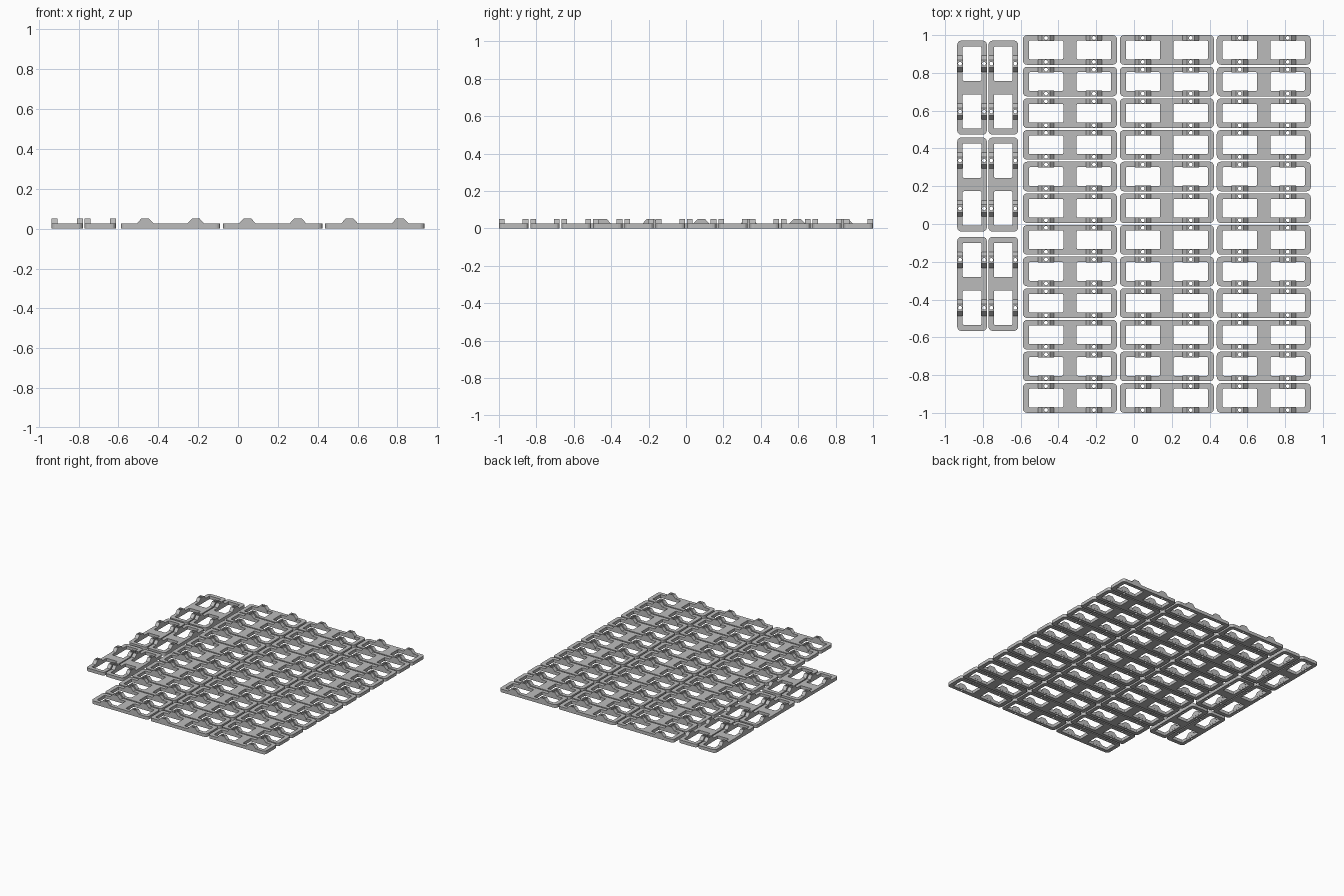
import bpy, bmesh, math
from mathutils import Vector

if "Cube" in bpy.data.objects:
    bpy.data.objects.remove(bpy.data.objects["Cube"])

LEN, WID, THICK, TOP = 0.498, 0.157, 0.025, 0.05
BUMP_X, RAIL_Y = 0.127, 0.0635

grey = bpy.data.materials.new("plain grey")
grey.diffuse_color = (0.5, 0.5, 0.5, 1)
grey.use_nodes = True
grey.node_tree.nodes["Principled BSDF"].inputs["Base Color"].default_value = grey.diffuse_color


def rounded_rect(cx, cy, w, h, r, steps):
    """Outline of a rectangle with rounded corners."""
    pts = []
    for i, (sx, sy) in enumerate(((1, 1), (-1, 1), (-1, -1), (1, -1))):
        for k in range(steps + 1):
            a = math.pi / 2 * (i + k / steps)
            pts.append((cx + sx * (w / 2 - r) + r * math.cos(a),
                        cy + sy * (h / 2 - r) + r * math.sin(a)))
    return pts


def prism(bm, base, direction):
    """Close a 3D outline and extrude it into a solid."""
    face = bm.faces.new([bm.verts.new(p) for p in base])
    ext = bmesh.ops.extrude_face_region(bm, geom=[face])
    bmesh.ops.translate(bm, vec=Vector(direction),
                        verts=[v for v in ext["geom"] if isinstance(v, bmesh.types.BMVert)])
    bmesh.ops.recalc_face_normals(bm, faces=bm.faces)


def make(name, prisms):
    bm = bmesh.new()
    for base, direction in prisms:
        prism(bm, base, direction)
    me = bpy.data.meshes.new(name)
    bm.to_mesh(me)
    bm.free()
    ob = bpy.data.objects.new(name, me)
    ob.hide_render = True
    bpy.context.collection.objects.link(ob)
    return ob


def flat(points, z):
    return [(x, y, z) for x, y in points]


# Flat plate with rounded corners
plate = make("plate", [(flat(rounded_rect(0, 0, LEN, WID, 0.022, 4), 0), (0, 0, THICK))])

# Two windows
windows = make("window_cutter", [
    (flat(rounded_rect(s * 0.1265, 0, 0.182, 0.099, 0.006, 2), -0.05), (0, 0, 0.15))
    for s in (-1, 1)])

# Four sloped bumps on the long rails
profile = ((-0.043, 0.012), (0.043, 0.012), (0.043, THICK),
           (0.02, TOP), (-0.02, TOP), (-0.043, THICK))
bumps = make("bumps", [
    ([(sx * BUMP_X + x, sy * RAIL_Y - 0.015, z) for x, z in profile], (0, 0.03, 0))
    for sx in (-1, 1) for sy in (-1, 1)])

# Pin holes through the bumps
circle = [(0.01 * math.cos(i * math.pi / 6), 0.01 * math.sin(i * math.pi / 6)) for i in range(12)]
holes = make("hole_cutter", [
    ([(sx * BUMP_X + x, sy * RAIL_Y + y, -0.05) for x, y in circle], (0, 0, 0.15))
    for sx in (-1, 1) for sy in (-1, 1)])

for tool, op in ((windows, 'DIFFERENCE'), (bumps, 'UNION'), (holes, 'DIFFERENCE')):
    mod = plate.modifiers.new(tool.name, 'BOOLEAN')
    mod.object, mod.operation, mod.solver = tool, op, 'EXACT'

bpy.context.view_layer.update()
deps = bpy.context.evaluated_depsgraph_get()
link_mesh = bpy.data.meshes.new_from_object(plate.evaluated_get(deps))
link_mesh.name = "link"
link_mesh.materials.clear()
link_mesh.materials.append(grey)
for ob in (plate, windows, bumps, holes):
    bpy.data.objects.remove(ob)


def place(name, x, y, turn=0):
    ob = bpy.data.objects.new(name, link_mesh)
    ob.location = (x, y, 0)
    ob.rotation_euler.z = turn
    bpy.context.collection.objects.link(ob)


# Main block: three columns of twelve links
for col in range(3):
    for row in range(12):
        place(f"link_{col + 1}_{row + 1}", -0.339 + 0.513 * col,
              (row - 5.5) * (2 - WID) / 11)

# Side block: two columns of three turned links
for x in (-0.8575, -0.692):
    for y in (0.722, 0.209, -0.317):
        place("turned_link", x, y, math.pi / 2)
